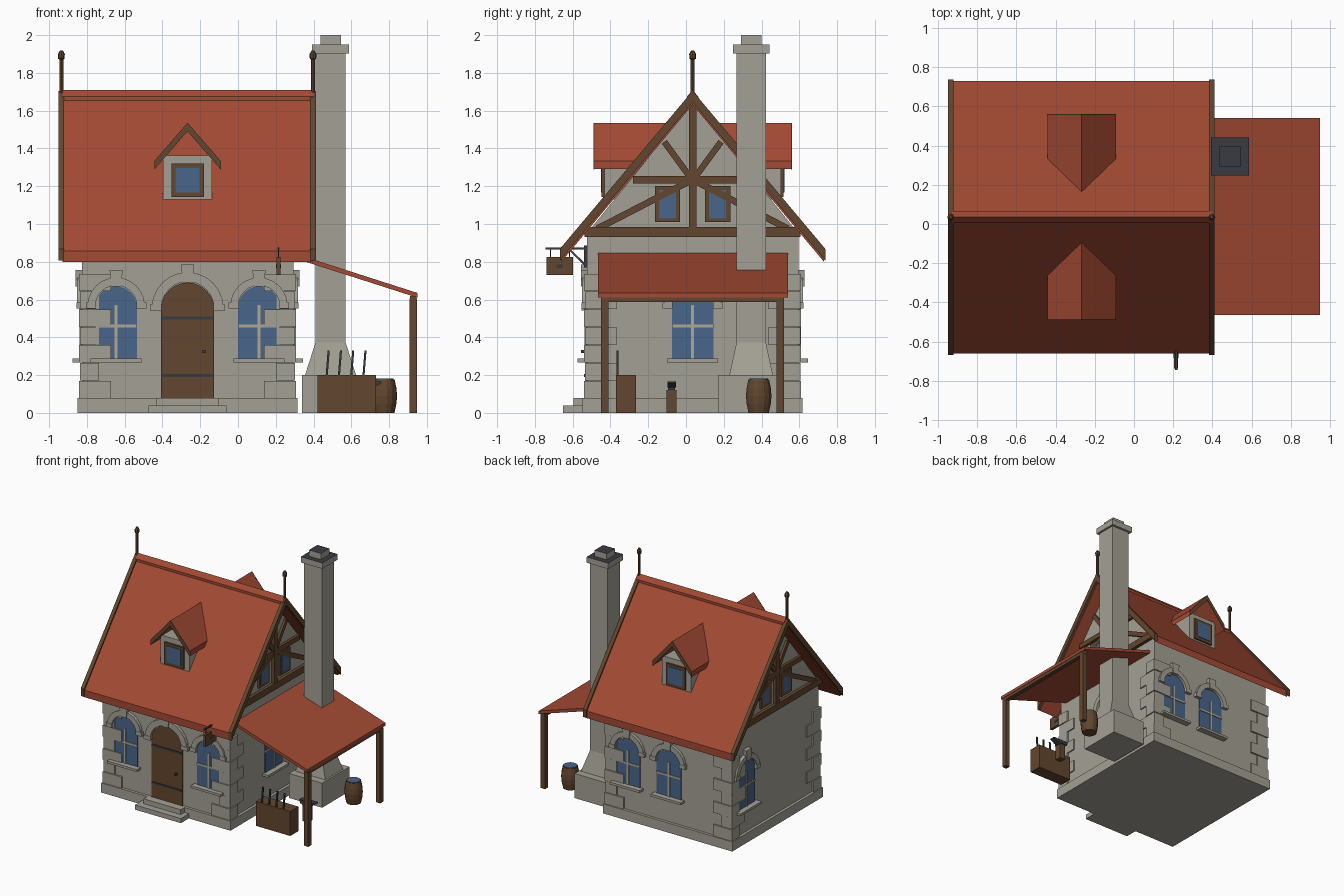
import bpy, bmesh, math
from mathutils import Matrix, Vector

if "Cube" in bpy.data.objects:
    bpy.data.objects.remove(bpy.data.objects["Cube"])

def mat(name, r, g, b):
    m = bpy.data.materials.new(name)
    lin = [((c / 255 + 0.055) / 1.055) ** 2.4 for c in (r, g, b)]
    m.diffuse_color = (*lin, 1)
    m.use_nodes = True
    m.node_tree.nodes["Principled BSDF"].inputs["Base Color"].default_value = m.diffuse_color
    return m

STONE = mat("stone", 164, 161, 149)
ROOF = mat("red_tile", 163, 74, 51)
WOOD = mat("timber", 98, 70, 46)
GLASS = mat("blue_glass", 72, 102, 138)
IRON = mat("dark_iron", 58, 58, 66)
PALE = mat("pale_trim", 176, 168, 150)
CX, CY, H = -0.267, 0.035, 0.56          # house centre and half width
I = Matrix.Identity(4)

def finish(name, bm, m, M=I):
    bmesh.ops.recalc_face_normals(bm, faces=bm.faces)
    bm.transform(M)
    me = bpy.data.meshes.new(name)
    bm.to_mesh(me)
    bm.free()
    me.materials.append(m)
    ob = bpy.data.objects.new(name, me)
    bpy.context.collection.objects.link(ob)
    return ob

def prism(name, pts, axis, a, b, m, M=I):
    """Extrude a 2D profile along x (pts = y,z) or y (pts = x,z)."""
    bm = bmesh.new()
    put = (lambda p, t: (t, p[0], p[1])) if axis == 'x' else (lambda p, t: (p[0], t, p[1]))
    A = [bm.verts.new(put(p, a)) for p in pts]
    B = [bm.verts.new(put(p, b)) for p in pts]
    bm.faces.new(A)
    bm.faces.new(B)
    for i in range(len(pts)):
        j = (i + 1) % len(pts)
        bm.faces.new((A[i], A[j], B[j], B[i]))
    return finish(name, bm, m, M)

def box(name, x0, x1, y0, y1, z0, z1, m, M=I):
    return prism(name, [(x0, z0), (x1, z0), (x1, z1), (x0, z1)], 'y', y0, y1, m, M)

def lathe(name, prof, x, y, m, n=12):
    """Stack rings of (radius, z) around a vertical axis."""
    bm = bmesh.new()
    rings = [[bm.verts.new((x + r * math.cos(2 * math.pi * k / n), y + r * math.sin(2 * math.pi * k / n), z))
              for k in range(n)] for r, z in prof]
    for p, q in zip(rings, rings[1:]):
        for k in range(n):
            bm.faces.new((p[k], p[(k + 1) % n], q[(k + 1) % n], q[k]))
    bm.faces.new(rings[0])
    bm.faces.new(rings[-1])
    return finish(name, bm, m)

def bar(name, p, q, w, axis, a, b, m, M=I):
    """Straight timber between two 2D points, w wide, extruded from a to b."""
    p, q = Vector(p), Vector(q)
    d = (q - p).normalized() * w / 2
    n = Vector((-d.y, d.x))
    return prism(name, [p + n, q + n, q - n, p - n], axis, a, b, m, M)

def chevron(c, half, top, low, t):
    return [(c, top), (c + half, low), (c + half, low - t), (c, top - t), (c - half, low - t), (c - half, low)]

def side(deg):
    return Matrix.Translation((CX, CY, 0)) @ Matrix.Rotation(math.radians(deg), 4, 'Z')

def arc(u, r, z, n=12):
    return [(u + r * math.cos(math.pi * k / n), z + r * math.sin(math.pi * k / n)) for k in range(n + 1)]

def arch_trim(name, u, r, R, z, M):
    prism(name + "_arch", arc(u, R, z) + arc(u, r, z)[::-1], 'y', -H - 0.025, -H + 0.01, STONE, M)
    for s in (-1, 1):
        a, b = sorted((u + s * (r - 0.003), u + s * (R + 0.008)))
        box(name + "_arch_foot", a, b, -H - 0.028, -H + 0.01, z - 0.012, z + 0.02, STONE, M)
    k = z + r - 0.005
    prism(name + "_keystone", [(u - 0.025, k), (u + 0.025, k), (u + 0.035, z + R + 0.04), (u - 0.035, z + R + 0.04)],
          'y', -H - 0.032, -H + 0.01, STONE, M)

def window(name, u, M):
    prism(name + "_glass", [(u - 0.11, 0.28), (u + 0.11, 0.28)] + arc(u, 0.11, 0.56), 'y', -H - 0.006, -H + 0.002, GLASS, M)
    box(name + "_mullion", u - 0.008, u + 0.008, -H - 0.013, -H, 0.28, 0.57, PALE, M)
    box(name + "_transom", u - 0.11, u + 0.11, -H - 0.012, -H, 0.452, 0.467, PALE, M)
    box(name + "_sill", u - 0.135, u + 0.135, -H - 0.05, -H + 0.01, 0.268, 0.287, STONE, M)
    arch_trim(name, u, 0.11, 0.152, 0.565, M)

# Walls, plinth and steps
prism("house_walls", [(CY - H, 0), (CY + H, 0), (CY + H, 0.95), (CY, 1.64), (CY - H, 0.95)], 'x', CX - H, CX + H, STONE)
box("plinth", CX - 0.583, CX + 0.583, CY - 0.583, CY + 0.583, 0, 0.078, STONE)
box("lower_step", -0.475, -0.06, -0.65, -0.5, 0, 0.038, STONE)
box("upper_step", -0.435, -0.1, -0.595, -0.5, 0, 0.078, STONE)

# Corner stones, alternating long and short
for sx in (-1, 1):
    for sy in (-1, 1):
        for i in range(7):
            lx, ly = (0.17, 0.1) if i % 2 == 0 else (0.1, 0.17)
            e = 0.575 if i % 2 == 0 else 0.57
            xs = sorted((CX + sx * e, CX + sx * (e - lx)))
            ys = sorted((CY + sy * e, CY + sy * (e - ly)))
            box("corner_stone", *xs, *ys, 0.078 + i * 0.0945, 0.078 + (i + 1) * 0.0945 - 0.003, STONE)

# Arched windows on all sides
for name, u, deg in (("front_left_window", -0.378, 0), ("front_right_window", 0.378, 0), ("right_window", 0, 90),
                     ("back_window", 0, 180), ("back_side_window", -0.37, 180), ("left_window", -0.378, -90)):
    window(name, u, side(deg))

# Door
F = side(0)
prism("door", [(-0.14, 0.078), (0.14, 0.078)] + arc(0, 0.14, 0.55), 'y', -H - 0.008, -H + 0.002, WOOD, F)
arch_trim("door", 0, 0.14, 0.19, 0.555, F)
for z in (0.19, 0.495):
    box("door_strap", -0.135, 0.135, -H - 0.014, -H, z, z + 0.016, IRON, F)
box("door_knob", 0.078, 0.094, -H - 0.03, -H, 0.318, 0.334, IRON, F)

# Main roof, ridge, verge boards and finials
prism("main_roof", chevron(CY, 0.695, 1.69, 0.858, 0.058), 'x', -0.93, 0.395, ROOF)
prism("ridge_cap", chevron(CY, 0.03, 1.71, 1.674, 0.03), 'x', -0.93, 0.4, ROOF)
for x in (-0.95, 0.382):
    prism("verge_board", chevron(CY, 0.703, 1.705, 0.868, 0.062), 'x', x, x + 0.03, WOOD)
    lathe("finial", [(0.011, 1.66), (0.011, 1.87), (0.017, 1.875), (0.018, 1.9), (0.008, 1.918)], x + 0.015, CY, WOOD, 8)

# Timber framing and small windows in both gables
for deg in (90, -90):
    M = side(deg)
    y0, y1 = -H - 0.022, -H + 0.01
    box("tie_beam", -0.572, 0.572, y0 - 0.005, y1, 0.932, 0.985, WOOD, M)
    box("king_post", -0.02, 0.02, y0 - 0.003, y1, 0.955, 1.64, WOOD, M)
    box("collar_beam", -0.315, 0.315, y0, y1, 1.215, 1.255, WOOD, M)
    for s in (-1, 1):
        bar("upper_strut", (0, 1.23), (s * 0.15, 1.435), 0.033, 'y', y0 + 0.003, y1, WOOD, M)
        bar("lower_brace", (0, 1.235), (s * 0.505, 0.975), 0.035, 'y', y0 + 0.003, y1, WOOD, M)
        u = s * 0.1325
        box("gable_window_frame", u - 0.067, u + 0.067, -H - 0.014, y1, 1.01, 1.2, WOOD, M)
        box("gable_window_glass", u - 0.045, u + 0.045, -H - 0.017, y1, 1.03, 1.18, GLASS, M)

# Dormers, front and back
for deg in (0, 180):
    M = side(deg)
    box("dormer_wall", -0.13, 0.13, -0.467, -0.2, 1.13, 1.362, STONE, M)
    box("dormer_window_frame", -0.086, 0.086, -0.482, -0.45, 1.143, 1.32, WOOD, M)
    box("dormer_window_glass", -0.064, 0.064, -0.486, -0.45, 1.166, 1.298, GLASS, M)
    prism("dormer_roof", chevron(0, 0.175, 1.535, 1.333, 0.042), 'y', -0.52, -0.1, ROOF, M)
    prism("dormer_verge", chevron(0, 0.176, 1.536, 1.333, 0.045), 'y', -0.526, -0.52, WOOD, M)

# Lean-to
prism("lean_to_roof", [(0.28, 0.85), (0.95, 0.635), (0.95, 0.61), (0.28, 0.825)], 'y', -0.465, 0.54, ROOF)
box("lean_to_beam", 0.91, 0.945, -0.45, 0.52, 0.587, 0.62, WOOD)
for y in (-0.45, 0.478):
    box("lean_to_post", 0.908, 0.948, y, y + 0.04, 0, 0.605, WOOD)

# Chimney
def frustum(name, levels):
    bm = bmesh.new()
    rings = [[bm.verts.new((0.49 + a * hx, 0.345 + b * hy, z)) for a, b in ((-1, -1), (1, -1), (1, 1), (-1, 1))]
             for hx, hy, z in levels]
    for p, q in zip(rings, rings[1:]):
        for k in range(4):
            bm.faces.new((p[k], p[(k + 1) % 4], q[(k + 1) % 4], q[k]))
    bm.faces.new(rings[0])
    bm.faces.new(rings[-1])
    return finish(name, bm, STONE)

frustum("chimney_base", [(0.15, 0.175, 0), (0.15, 0.175, 0.2)])
frustum("chimney_shoulder", [(0.135, 0.115, 0.2), (0.08, 0.078, 0.372)])
frustum("chimney_shaft", [(0.08, 0.078, 0.37), (0.08, 0.078, 1.91)])
for name, h, z0, z1 in (("chimney_cap", 0.097, 1.903, 1.95), ("chimney_pot", 0.054, 1.95, 2.0)):
    ob = frustum(name, [(h, h, z0), (h, h, z1)])
    ob.data.materials.append(IRON)
    for f in ob.data.polygons:                       # sooty tops
        f.material_index = int(f.normal.z > 0.9)

# Tool crate, anvil and water barrel
box("tool_crate", 0.422, 0.73, -0.37, -0.265, 0, 0.2, WOOD)
for i in range(4):
    x = 0.468 + i * 0.065
    bar("tool_rod", (x, 0.18), (x + 0.012, 0.33), 0.011, 'y', -0.368, -0.357, IRON)
box("anvil_stump", 0.655, 0.705, -0.102, -0.05, 0, 0.122, WOOD)
box("anvil_foot", 0.645, 0.715, -0.095, -0.057, 0.122, 0.14, IRON)
prism("anvil", [(0.63, 0.135), (0.72, 0.135), (0.76, 0.158), (0.76, 0.165), (0.62, 0.165)], 'y', -0.098, -0.054, IRON)
lathe("barrel", [(0.055, 0), (0.066, 0.05), (0.069, 0.09), (0.066, 0.13), (0.056, 0.178)], 0.773, 0.385, WOOD, 14)
lathe("barrel_water", [(0.05, 0.177), (0.05, 0.182)], 0.773, 0.385, GLASS, 14)

# Hanging sign
box("sign_arm", 0.209, 0.221, -0.745, -0.52, 0.866, 0.876, IRON)
box("sign_wall_plate", 0.205, 0.225, -0.54, -0.515, 0.77, 0.885, IRON)
bar("sign_brace", (-0.62, 0.868), (-0.53, 0.78), 0.01, 'x', 0.21, 0.22, IRON)
box("sign_board", 0.205, 0.225, -0.738, -0.598, 0.73, 0.825, WOOD)
box("sign_emblem", 0.202, 0.228, -0.685, -0.65, 0.768, 0.785, IRON)
for y in (-0.72, -0.62):
    box("sign_hanger", 0.212, 0.218, y, y + 0.006, 0.82, 0.87, IRON)
